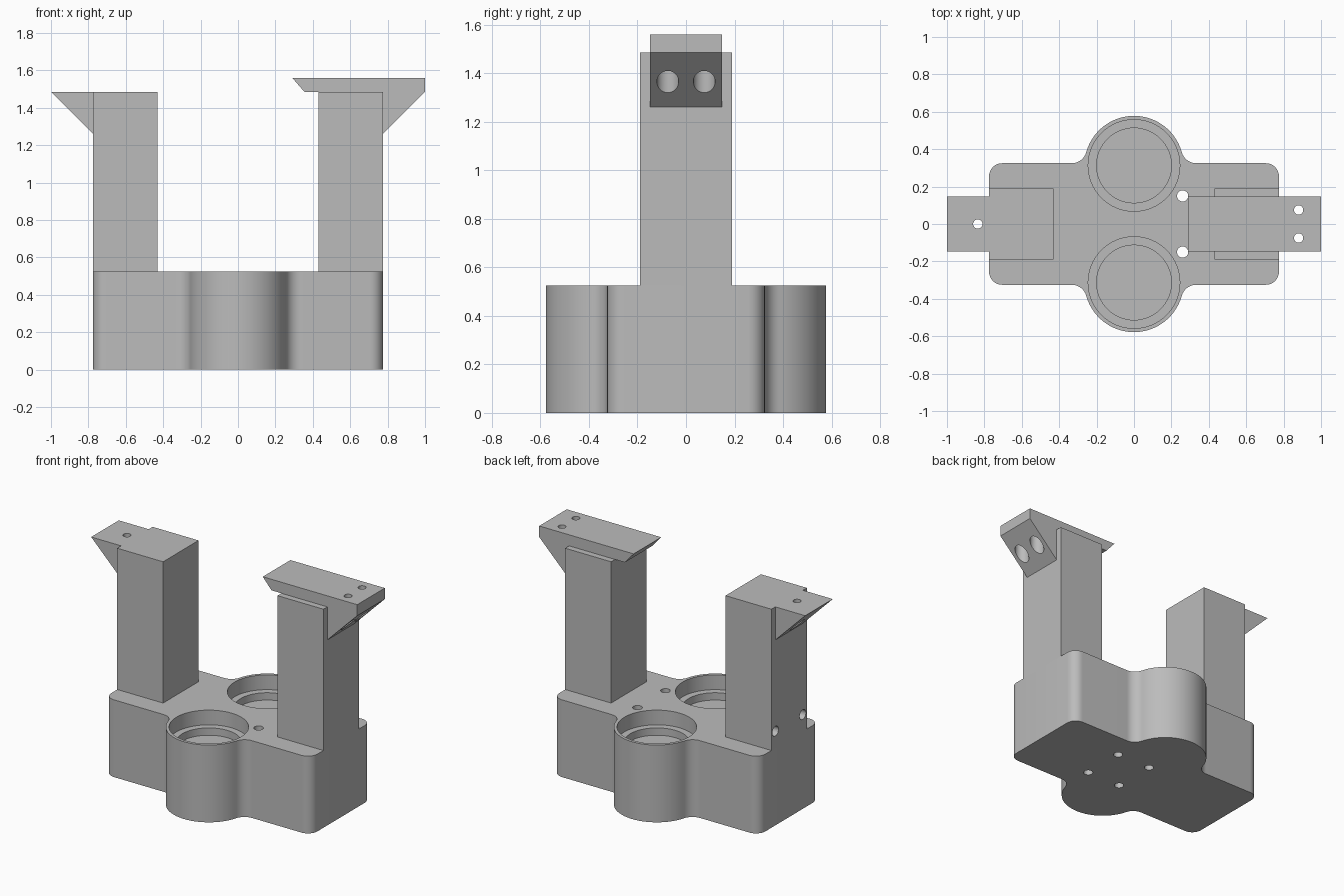
import bpy
import bmesh
from math import sin, cos, atan2, sqrt, radians, degrees
from mathutils import Matrix

if "Cube" in bpy.data.objects:
    bpy.data.objects.remove(bpy.data.objects["Cube"], do_unlink=True)

grey = bpy.data.materials.new("plain grey")
grey.use_nodes = True
grey.diffuse_color = (0.5, 0.5, 0.5, 1)
grey.node_tree.nodes["Principled BSDF"].inputs["Base Color"].default_value = (0.5, 0.5, 0.5, 1)

BASE_TOP, POST_TOP, HOOK_TOP = 0.525, 1.485, 1.56
POST_OUT, POST_IN, POST_Y, CLIP_Y = 0.775, 0.43, 0.19, 0.148


def add_object(name, bm):
    bmesh.ops.recalc_face_normals(bm, faces=bm.faces)
    mesh = bpy.data.meshes.new(name)
    bm.to_mesh(mesh)
    bm.free()
    mesh.materials.append(grey)
    obj = bpy.data.objects.new(name, mesh)
    bpy.context.collection.objects.link(obj)
    return obj


def extrude(name, points, direction):
    """Prism from a closed outline of 3D points."""
    bm = bmesh.new()
    face = bm.faces.new([bm.verts.new(p) for p in points])
    out = bmesh.ops.extrude_face_region(bm, geom=[face])
    verts = [v for v in out["geom"] if isinstance(v, bmesh.types.BMVert)]
    bmesh.ops.translate(bm, verts=verts, vec=direction)
    return add_object(name, bm)


def clip_prism(name, outline):
    return extrude(name, [(x, -CLIP_Y, z) for x, z in outline], (0, 2 * CLIP_Y, 0))


def rod(x, y, low, high, radius, sides=32):
    """Vertical round cutter."""
    bm = bmesh.new()
    bmesh.ops.create_cone(bm, cap_ends=True, segments=sides, radius1=radius, radius2=radius,
                          depth=high - low, matrix=Matrix.Translation((x, y, (low + high) / 2)))
    return add_object("cutter", bm)


def side_rod(x, y, z, depth, radius):
    """Round cutter along x."""
    cutter = rod(0, 0, -depth, depth, radius)
    cutter.data.transform(Matrix.Translation((x, y, z)) @ Matrix.Rotation(radians(90), 4, "Y"))
    return cutter


def cut(obj, cutters):
    bpy.context.view_layer.objects.active = obj
    for cutter in cutters:
        mod = obj.modifiers.new("hole", "BOOLEAN")
        mod.operation, mod.solver, mod.object = "DIFFERENCE", "EXACT", cutter
        bpy.ops.object.modifier_apply(modifier=mod.name)
        bpy.data.objects.remove(cutter, do_unlink=True)


def smooth(obj):
    bpy.ops.object.select_all(action="DESELECT")
    obj.select_set(True)
    bpy.context.view_layer.objects.active = obj
    bpy.ops.object.shade_smooth_by_angle(angle=radians(30))


def arc(cx, cy, radius, start, end, steps):
    angles = [radians(start + (end - start) * i / steps) for i in range(steps + 1)]
    return [(cx + radius * cos(a), cy + radius * sin(a)) for a in angles]


# Base: rounded block blended into two round bosses, one quarter mirrored
half_y, corner, boss_y, boss_r, blend = 0.325, 0.07, 0.313, 0.265, 0.08
blend_y = half_y + blend
blend_x = sqrt((boss_r + blend) ** 2 - (blend_y - boss_y) ** 2)
touch = degrees(atan2(blend_y - boss_y, blend_x))
quarter = arc(POST_OUT - corner, half_y - corner, corner, 0, 90, 8)
quarter += arc(blend_x, blend_y, blend, -90, touch - 180, 8)
quarter += arc(0, boss_y, boss_r, touch, 90, 20)[1:]
half = quarter + [(-x, y) for x, y in quarter[-2::-1]]
outline = half + [(x, -y) for x, y in half[::-1]]
base = extrude("base", [(x, y, 0) for x, y in outline], (0, 0, BASE_TOP))

# Stepped pockets, through holes and blind holes under the base
cutters = []
for side in (-1, 1):
    cutters += [rod(0, side * boss_y, BASE_TOP - 0.1, 1, 0.245, 64),
                rod(0, side * boss_y, BASE_TOP - 0.15, 1, 0.2, 64),
                rod(0.26, side * 0.15, -1, 1, 0.03),
                rod(0, side * 0.15, -1, 0.3, 0.03)]
cut(base, cutters)
smooth(base)

# Posts
posts = {}
for name, side in (("left_post", 1), ("right_post", -1)):
    corners = [(side * x, y, BASE_TOP) for x, y in
               ((POST_IN, -POST_Y), (POST_OUT, -POST_Y), (POST_OUT, POST_Y), (POST_IN, POST_Y))]
    posts[name] = extrude(name, corners, (0, 0, POST_TOP - BASE_TOP))
cut(posts["right_post"], [side_rod(-POST_OUT, s * 0.147, 0.64, 0.2, 0.033) for s in (-1, 1)])
smooth(posts["right_post"])

# Overhanging hook on the left post, with counterbored screw holes
hook = clip_prism("left_hook", [(0.29, HOOK_TOP), (1, HOOK_TOP), (1, POST_TOP),
                                (POST_OUT, 1.26), (POST_OUT, POST_TOP), (0.355, POST_TOP)])
cutters = []
for side in (-1, 1):
    cutters += [rod(0.88, side * 0.075, 1, 2, 0.025), rod(0.88, side * 0.075, 1, 1.46, 0.045)]
cut(hook, cutters)
smooth(hook)

# Wedge bracket on the right post, with one screw hole
wedge = clip_prism("right_wedge", [(-1, POST_TOP), (-POST_OUT, POST_TOP), (-POST_OUT, 1.26)])
cut(wedge, [rod(-0.835, 0, 1, 2, 0.025), rod(-0.835, 0, 1, 1.41, 0.045)])
smooth(wedge)
